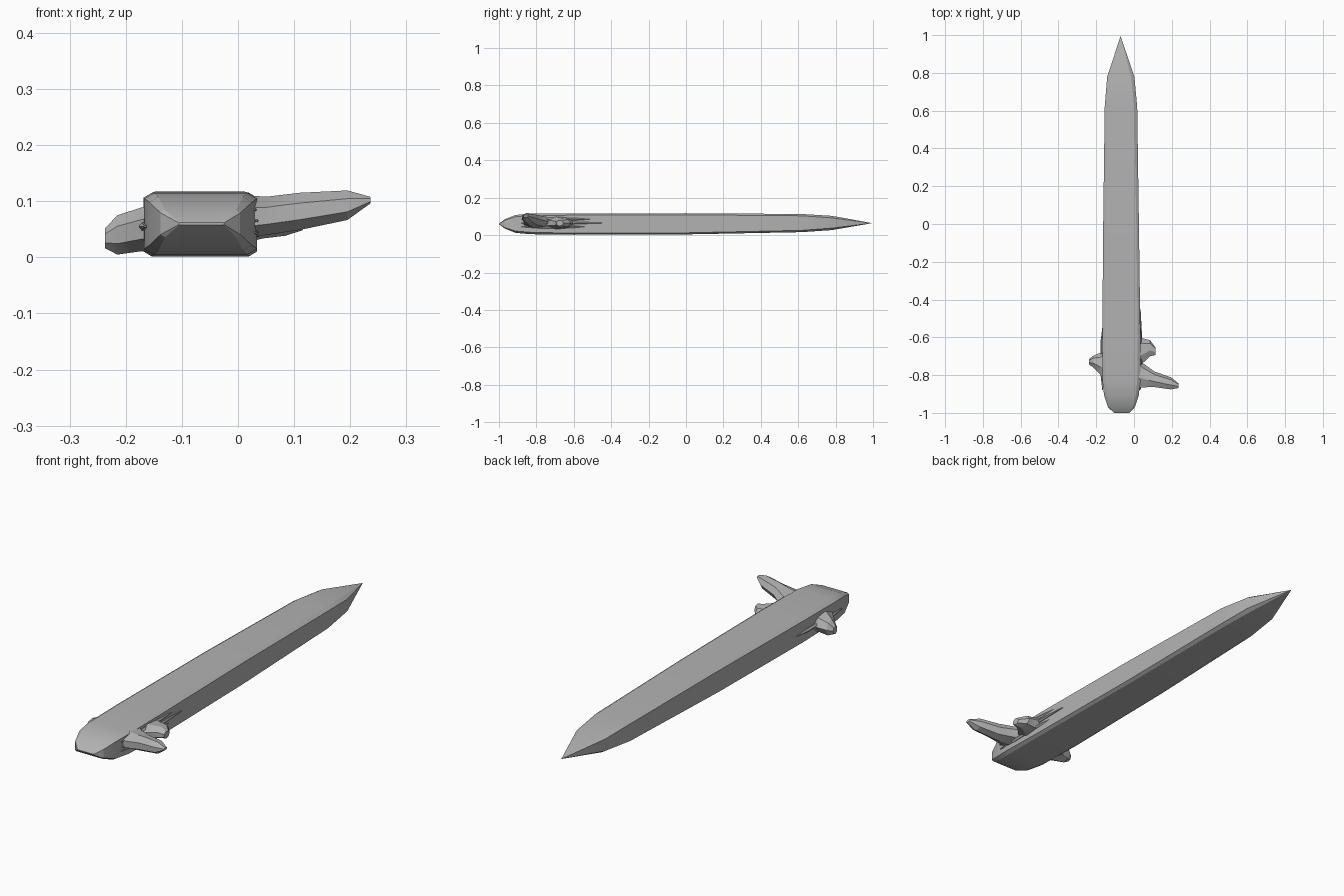
import bpy, bmesh, math
from mathutils import Vector

cube = bpy.data.objects.get("Cube")
if cube:
    bpy.data.objects.remove(cube)

grey = bpy.data.materials.new("weathered_grey")
grey.use_nodes = True
grey.diffuse_color = (0.45, 0.45, 0.45, 1)
bsdf = grey.node_tree.nodes["Principled BSDF"]
bsdf.inputs["Base Color"].default_value = grey.diffuse_color
bsdf.inputs["Roughness"].default_value = 0.9


def loft(name, rings):
    """Skin matching rings of points and cap both ends."""
    bm = bmesh.new()
    loops = [[bm.verts.new(p) for p in ring] for ring in rings]
    n = len(loops[0])
    for a, b in zip(loops, loops[1:]):
        for i in range(n):
            j = (i + 1) % n
            bm.faces.new((a[i], a[j], b[j], b[i]))
    bm.faces.new(loops[0])
    bm.faces.new(loops[-1])
    bmesh.ops.remove_doubles(bm, verts=bm.verts, dist=0.0005)
    bmesh.ops.recalc_face_normals(bm, faces=bm.faces)
    mesh = bpy.data.meshes.new(name)
    bm.to_mesh(mesh)
    bm.free()
    mesh.materials.append(grey)
    obj = bpy.data.objects.new(name, mesh)
    bpy.context.collection.objects.link(obj)
    bpy.ops.object.select_all(action='DESELECT')
    obj.select_set(True)
    bpy.context.view_layer.objects.active = obj
    bpy.ops.object.shade_smooth_by_angle(angle=math.radians(20))
    return obj


def stake_ring(y, x0, x1, z0, z1, c):
    """Box section with cut corners and a vertex halfway up each side."""
    m, d = (z0 + z1) / 2, c * 0.6
    return [(x0 + c, y, z0), (x1 - c, y, z0), (x1, y, z0 + d), (x1, y, m),
            (x1, y, z1 - d), (x1 - c, y, z1), (x0 + c, y, z1),
            (x0, y, z1 - d), (x0, y, m), (x0, y, z0 + d)]


def stub(name, sections, sides=7):
    """Side branch: sections are (centre, half length in y, half height)."""
    rings = []
    for (x, y, z), ry, rz in sections:
        rings.append([Vector((x, y + ry * math.cos(t), z + rz * math.sin(t)))
                      for t in (math.tau * i / sides for i in range(sides))])
    return loft(name, rings)


# Long squared stake with a blunt wedge butt and a sharp point
loft("stake", [
    stake_ring(-1.0, -0.105, -0.025, 0.058, 0.062, 0.001),
    stake_ring(-0.97, -0.138, 0.004, 0.036, 0.084, 0.008),
    stake_ring(-0.91, -0.158, 0.025, 0.012, 0.108, 0.016),
    stake_ring(-0.83, -0.167, 0.034, 0.005, 0.115, 0.017),
    stake_ring(-0.6, -0.168, 0.034, 0.002, 0.115, 0.014),
    stake_ring(0.0, -0.163, 0.026, 0.004, 0.117, 0.014),
    stake_ring(0.62, -0.155, 0.017, 0.016, 0.113, 0.016),
    stake_ring(0.78, -0.142, 0.002, 0.027, 0.103, 0.018),
    stake_ring(0.995, -0.071, -0.071, 0.064, 0.064, 0.0),
])

# Long branch stub leaning towards the butt
stub("long_branch", [
    ((0.01, -0.79, 0.072), 0.09, 0.04),
    ((0.05, -0.805, 0.074), 0.066, 0.035),
    ((0.11, -0.825, 0.082), 0.043, 0.034),
    ((0.195, -0.845, 0.093), 0.034, 0.027),
    ((0.236, -0.857, 0.102), 0.013, 0.006),
])

# Short cut knot beside it
stub("short_knot", [
    ((0.01, -0.68, 0.065), 0.10, 0.04),
    ((0.045, -0.675, 0.065), 0.07, 0.032),
    ((0.085, -0.66, 0.064), 0.045, 0.026),
    ((0.115, -0.675, 0.064), 0.02, 0.016),
])

# Drooping knot on the opposite side
stub("opposite_knot", [
    ((-0.14, -0.735, 0.05), 0.12, 0.046),
    ((-0.172, -0.745, 0.05), 0.065, 0.04),
    ((-0.215, -0.73, 0.04), 0.033, 0.036),
    ((-0.237, -0.73, 0.034), 0.016, 0.018),
])

# Raised grain trailing from the knots along the stake
for name, x, z, end in (("upper_grain", 0.03, 0.085, -0.5),
                        ("middle_grain", 0.033, 0.065, -0.45),
                        ("lower_grain", 0.03, 0.045, -0.53),
                        ("opposite_grain", -0.166, 0.055, -0.55)):
    rings = []
    for y, r in ((-0.88, 0.002), (-0.78, 0.013), (-0.62, 0.011), (end, 0.002)):
        rings.append([(x + r * math.cos(t), y, z + 0.8 * r * math.sin(t))
                      for t in (math.tau * i / 6 for i in range(6))])
    loft(name, rings)
